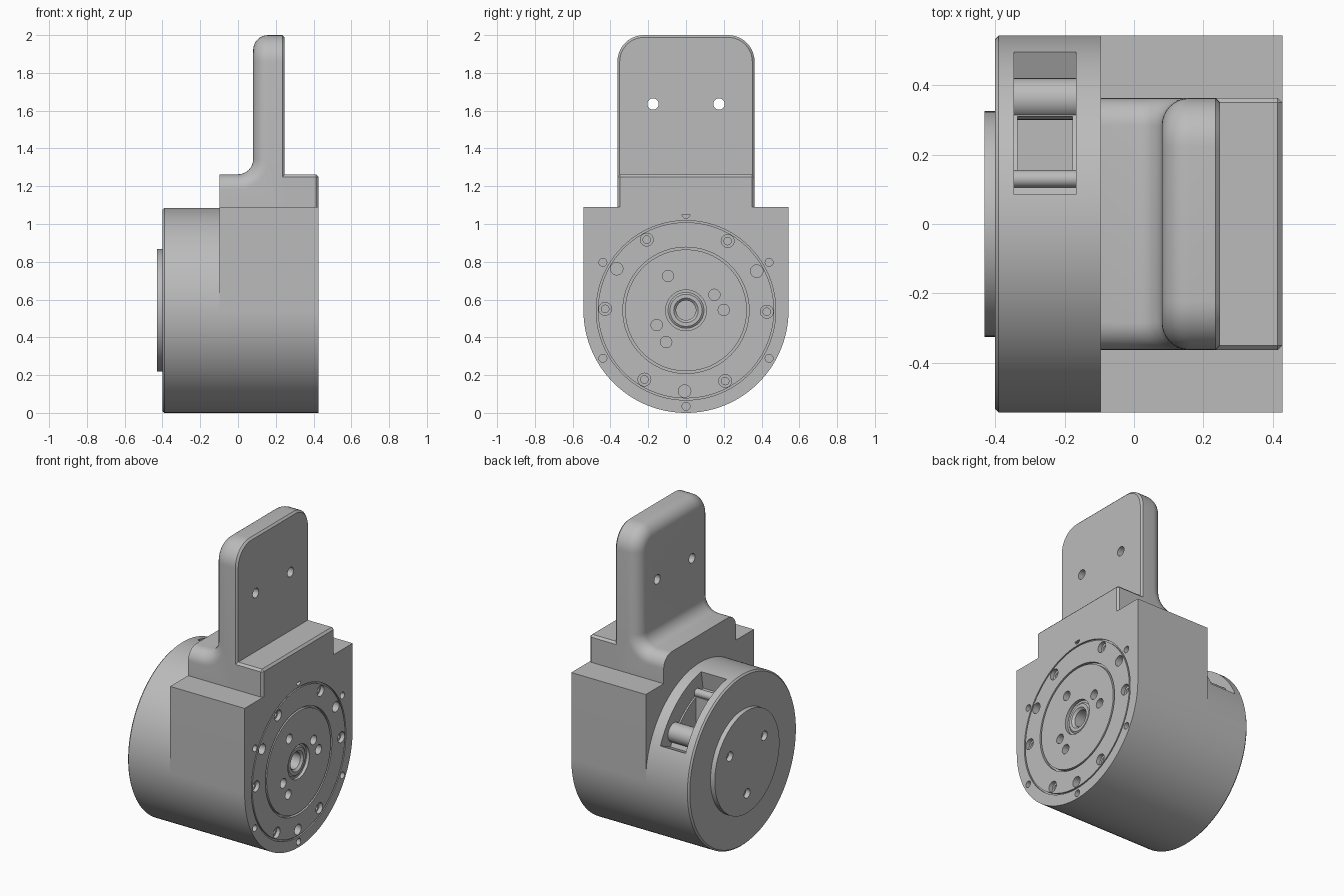
import bpy, bmesh
from math import sin, cos, pi, radians
from mathutils import Matrix

cube = bpy.data.objects.get("Cube")
if cube:
    bpy.data.objects.remove(cube, do_unlink=True)

grey = bpy.data.materials.new("machined grey")
grey.use_nodes = True
grey.diffuse_color = (0.5, 0.5, 0.5, 1)
grey.node_tree.nodes["Principled BSDF"].inputs["Base Color"].default_value = (0.5, 0.5, 0.5, 1)

R = 0.543          # drum radius, also the height of its axis
FACE = 0.427       # x of the drilled face
BACK = -0.4        # x of the drum's rear face


def finish(bm, name):
    bmesh.ops.recalc_face_normals(bm, faces=bm.faces)
    mesh = bpy.data.meshes.new(name)
    bm.to_mesh(mesh)
    bm.free()
    mesh.materials.append(grey)
    ob = bpy.data.objects.new(name, mesh)
    bpy.context.collection.objects.link(ob)
    return ob


def extrude(bm, points, axis, start, end):
    """Prism from a 2D outline: (y, z) along x, or (x, z) along y."""
    place = (lambda p: (start, *p)) if axis == "x" else (lambda p: (p[0], start, p[1]))
    face = bm.faces.new([bm.verts.new(place(p)) for p in points])
    new = bmesh.ops.extrude_face_region(bm, geom=[face])["geom"]
    shift = (end - start, 0, 0) if axis == "x" else (0, end - start, 0)
    bmesh.ops.translate(bm, vec=shift, verts=[v for v in new if isinstance(v, bmesh.types.BMVert)])


def arc(cx, cz, r, a, b, n):
    steps = [radians(a + (b - a) * i / n) for i in range(n + 1)]
    return [(cx + r * cos(t), cz + r * sin(t)) for t in steps]


def lathe(bm, profile, y=0.0, z=R, n=24):
    """Revolve an (x, radius) profile about an axis parallel to x; closed if it leaves the axis."""
    part = bmesh.new()
    verts = [part.verts.new((x, 0, r)) for x, r in profile]
    pairs = list(zip(verts, verts[1:]))
    if min(r for _, r in profile) > 0:
        pairs.append((verts[-1], verts[0]))
    edges = [part.edges.new(p) for p in pairs]
    bmesh.ops.spin(part, geom=verts + edges, cent=(0, 0, 0), axis=(1, 0, 0), angle=2 * pi, steps=n)
    bmesh.ops.remove_doubles(part, verts=part.verts, dist=1e-5)
    bmesh.ops.transform(part, matrix=Matrix.Translation((0, y, z)), verts=part.verts)
    bmesh.ops.recalc_face_normals(part, faces=part.faces)
    temp = bpy.data.meshes.new("temp")
    part.to_mesh(temp)
    part.free()
    bm.from_mesh(temp)
    bpy.data.meshes.remove(temp)


def hole(bm, y, z, x0, x1, r, n=24):
    lathe(bm, [(x0, 0), (x0, r), (x1, r), (x1, 0)], y, z, n)


def cut(ob, bm):
    cutter = finish(bm, "cutter")
    cutter.hide_render = True
    mod = ob.modifiers.new("cut", "BOOLEAN")
    mod.operation, mod.solver, mod.object = "DIFFERENCE", "EXACT", cutter
    activate(ob)
    bpy.ops.object.modifier_apply(modifier=mod.name)
    bpy.data.objects.remove(cutter, do_unlink=True)


def activate(ob):
    bpy.ops.object.select_all(action="DESELECT")
    ob.select_set(True)
    bpy.context.view_layer.objects.active = ob


def polar(r, deg):
    return r * cos(radians(deg)), R + r * sin(radians(deg))


# Housing: round below, square above
bm = bmesh.new()
extrude(bm, arc(0, R, R, 180, 360, 64) + [(R, 1.09), (-R, 1.09)], "x", -0.097, FACE)
housing = finish(bm, "housing")

# Ring grooves, screw holes and hub recess in the drilled face
bm = bmesh.new()
out = FACE + 0.05
for inner, outer, depth in [(0.466, 0.475, 0.01), (0.322, 0.334, 0.02)]:
    lathe(bm, [(out, inner), (FACE - depth, inner), (FACE - depth, outer), (out, outer)], n=96)
for k in range(12):
    if k in (2, 3, 9 - 1, 11) and k != 2 and k != 8:
        continue
    if k in (7,):
        continue
    y, z = polar(0.428, 30 * k - 1)
    if k in (1, 5, 9):
        hole(bm, y, z, FACE - 0.05, out, 0.033)
    else:
        lathe(bm, [(FACE - 0.06, 0), (FACE - 0.06, 0.02), (FACE - 0.025, 0.02),
                   (FACE - 0.025, 0.034), (out, 0.034), (out, 0)], y, z)
for k in range(6):
    hole(bm, *polar(0.508, 30 + 60 * k), FACE - 0.04, out, 0.021, 16)
for y, z in [(-0.095, 0.725), (0.15, 0.625), (0.2, 0.545), (-0.155, 0.465), (-0.105, 0.375)]:
    hole(bm, y, z, FACE - 0.04, out, 0.03)
lathe(bm, [(FACE - 0.09, 0), (FACE - 0.09, 0.052), (FACE - 0.025, 0.052), (FACE - 0.012, 0.065),
           (FACE - 0.012, 0.085), (FACE - 0.02, 0.095), (FACE - 0.02, 0.108), (out, 0.108), (out, 0)], n=48)
cut(housing, bm)

# Drum with a softened rear rim
bm = bmesh.new()
lathe(bm, [(BACK, 0), (BACK, R - 0.01), (BACK + 0.01, R), (-0.097, R), (-0.097, 0)], n=128)
drum = finish(bm, "drum")

# Curved window slot, then its deeper opening
bm = bmesh.new()
extrude(bm, arc(0, R, 0.62, 24, 81, 20) + arc(0, R, 0.43, 81, 24, 20), "x", -0.345, -0.167)
cut(drum, bm)
bm = bmesh.new()
extrude(bm, [(0.15, 0.72), (0.31, 0.72), (0.31, 1.2), (0.15, 1.2)], "x", -0.335, -0.177)
cut(drum, bm)

# Rollers crossing the slot
for name, y, z, r in [("large_roller", 0.36, 0.8, 0.06), ("small_roller", 0.13, 0.965, 0.025)]:
    bm = bmesh.new()
    hole(bm, y, z, -0.35, -0.162, r, 32)
    finish(bm, name)

# Rear cap with three holes
bm = bmesh.new()
lathe(bm, [(-0.43, 0), (-0.43, 0.325), (BACK + 0.005, 0.325), (BACK + 0.005, 0)], n=96)
cap = finish(bm, "rear_cap")
bm = bmesh.new()
for deg in (30, 150, 270):
    hole(bm, *polar(0.2, deg), -0.5, BACK, 0.03)
cut(cap, bm)

# Upright mounting plate with a filleted foot
HALF, TOP, STEP = 0.363, 2.0, 1.263
bm = bmesh.new()
extrude(bm, [(-0.097, 1.05), (-0.097, STEP)] + arc(0, STEP + 0.08, 0.08, 270, 360, 8)
        + [(0.08, TOP), (0.247, TOP), (0.247, 1.05)], "y", -HALF, HALF)
bmesh.ops.recalc_face_normals(bm, faces=bm.faces)
corners = [e for e in bm.edges if all(v.co.z > TOP - 0.01 for v in e.verts)
           and abs(e.verts[0].co.y - e.verts[1].co.y) < 0.01]
bmesh.ops.bevel(bm, geom=corners, offset=0.14, segments=10, profile=0.5, affect="EDGES")
bm.normal_update()
# Round the rear outline and the step below it
rear = {f for f in bm.faces if max(v.co.x for v in f.verts) < 0.081
        and f.calc_center_median().x > -0.09}
outline = [e for e in bm.edges if sum(f in rear for f in e.link_faces) == 1
           and max(v.co.x for v in e.verts) > -0.09]
bmesh.ops.bevel(bm, geom=outline, offset=0.08, segments=8, profile=0.5, affect="EDGES")
# Chamfer the flat side's outline
rim = [e for e in bm.edges if all(v.co.x > 0.246 for v in e.verts)
       and max(v.co.z for v in e.verts) > 1.1]
bmesh.ops.bevel(bm, geom=rim, offset=0.012, segments=1, affect="EDGES")
plate = finish(bm, "mounting_plate")
bm = bmesh.new()
for y in (-0.175, 0.175):
    hole(bm, y, 1.635, 0, 0.4, 0.03)
cut(plate, bm)

# Chamfered step beside the plate
bm = bmesh.new()
extrude(bm, [(0.2, 1.05), (0.2, STEP), (FACE, STEP), (FACE, 1.05)], "y", -HALF, HALF)
edges = [e for e in bm.edges if all(v.co.x > 0.4 for v in e.verts)
         and max(v.co.z for v in e.verts) > 1.2]
edges += [e for e in bm.edges if all(v.co.z > 1.2 for v in e.verts)
          and abs(e.verts[0].co.x - e.verts[1].co.x) > 0.1]
bmesh.ops.bevel(bm, geom=edges, offset=0.013, segments=1, affect="EDGES")
finish(bm, "front_step")

for ob in [o for o in bpy.context.collection.objects if o.type == "MESH" and grey.name in o.data.materials]:
    activate(ob)
    bpy.ops.object.shade_smooth_by_angle(angle=radians(30))
